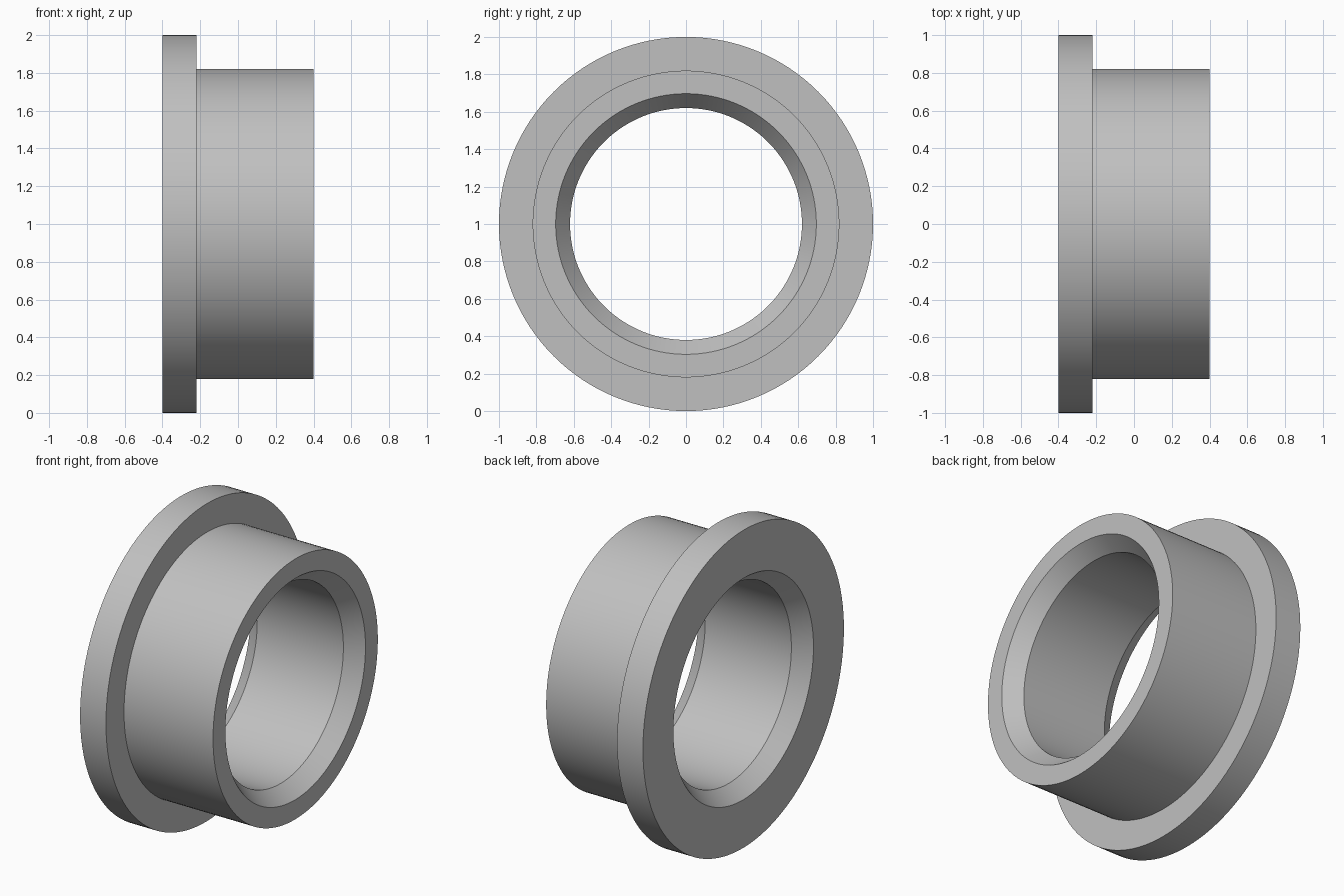
import bpy
import bmesh
import math
from mathutils import Matrix, Vector

cube = bpy.data.objects.get("Cube")
if cube:
    bpy.data.objects.remove(cube, do_unlink=True)

# Plain grey material
grey = bpy.data.materials.new("light_grey")
grey.use_nodes = True
color = (0.53, 0.53, 0.53, 1.0)
grey.diffuse_color = color
grey.node_tree.nodes["Principled BSDF"].inputs["Base Color"].default_value = color

# Bushing section as (x, radius): flange, sleeve, and bore chamfered at both ends
HALF, BORE, MOUTH, CHAMFER = 0.4, 0.62, 0.697, 0.1
profile = [
    (-HALF, MOUTH), (-HALF, 1.0), (-0.22, 1.0), (-0.22, 0.82),
    (HALF, 0.82), (HALF, MOUTH),
    (HALF - CHAMFER, BORE), (-HALF + CHAMFER, BORE),
]
SEGMENTS = 128


def lathe(name, section, material):
    """Revolve a closed section around the x axis, raised to stand on the ground."""
    bm = bmesh.new()
    rings = []
    for i in range(SEGMENTS):
        turn = Matrix.Rotation(math.tau * i / SEGMENTS, 3, "X")
        rings.append([bm.verts.new(turn @ Vector((x, 0, r)) + Vector((0, 0, 1)))
                      for x, r in section])
    count = len(section)
    for i, ring in enumerate(rings):
        after = rings[(i + 1) % SEGMENTS]
        for j in range(count):
            k = (j + 1) % count
            bm.faces.new((ring[j], ring[k], after[k], after[j]))
    bmesh.ops.recalc_face_normals(bm, faces=bm.faces)
    mesh = bpy.data.meshes.new(name)
    bm.to_mesh(mesh)
    bm.free()
    mesh.materials.append(material)
    obj = bpy.data.objects.new(name, mesh)
    bpy.context.collection.objects.link(obj)
    return obj


# Flanged sleeve, smooth round the walls and crisp at the rims
bushing = lathe("flanged_bushing", profile, grey)
bpy.ops.object.select_all(action="DESELECT")
bushing.select_set(True)
bpy.context.view_layer.objects.active = bushing
bpy.ops.object.shade_smooth_by_angle(angle=math.radians(25))
